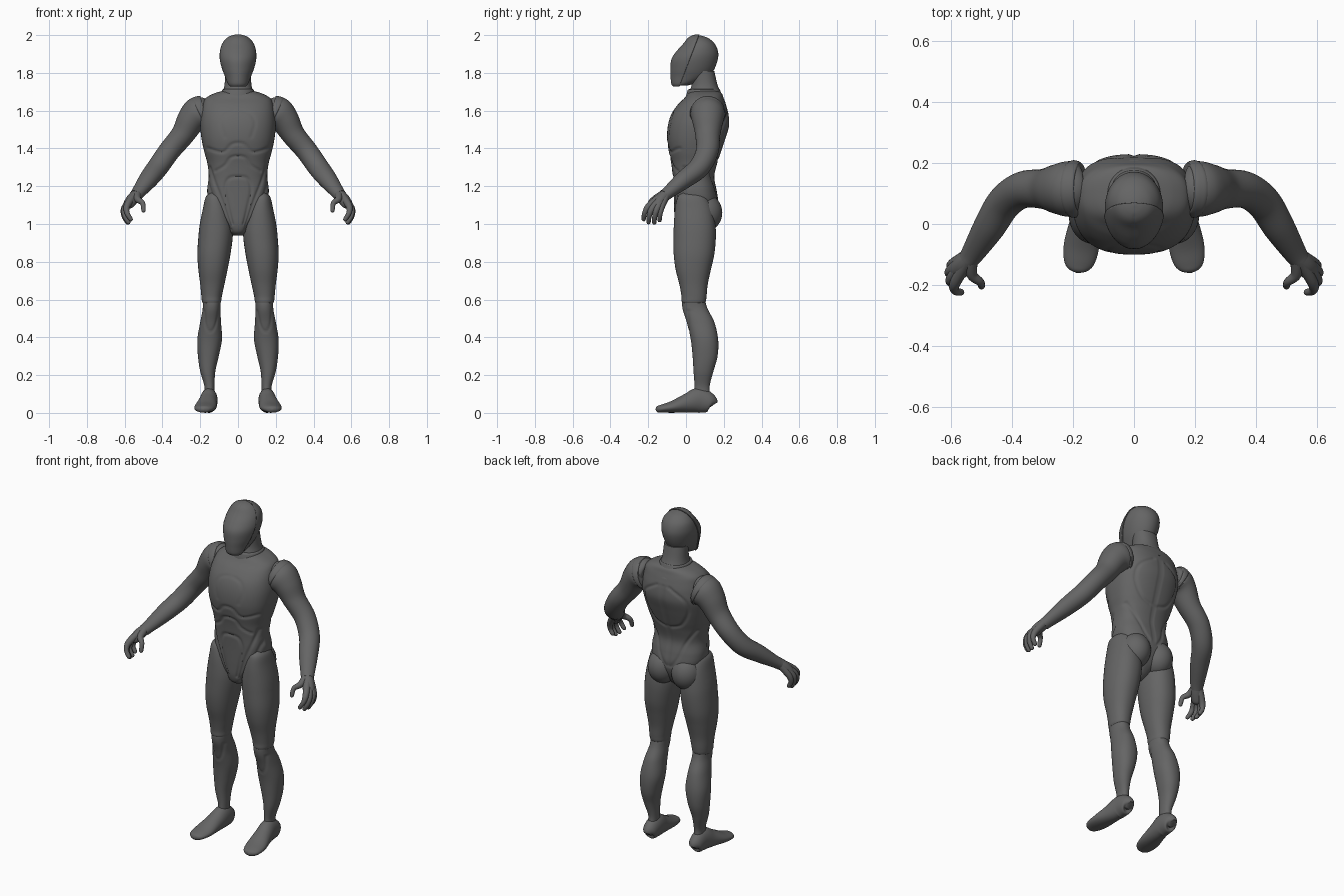
import bpy, bmesh, math
from mathutils import Vector, Matrix

cube = bpy.data.objects.get("Cube")
if cube:
    bpy.data.objects.remove(cube)

grey = bpy.data.materials.new("dark_grey")
grey.use_nodes = True
grey.diffuse_color = (0.13, 0.13, 0.13, 1)
shader = next(n for n in grey.node_tree.nodes if n.type == 'BSDF_PRINCIPLED')
shader.inputs["Base Color"].default_value = grey.diffuse_color
parts = []


def smooth_path(keys, steps):
    """Catmull-Rom interpolation through tuples of any length."""
    out, last = [], len(keys) - 1
    for i in range(last):
        a, b, c, d = (keys[max(0, min(last, i + k))] for k in (-1, 0, 1, 2))
        for s in range(steps):
            t = s / steps
            out.append([q + t * (r - p) / 2 + t * t * (p - 2.5 * q + 2 * r - w / 2)
                        + t ** 3 * (1.5 * (q - r) + (w - p) / 2)
                        for p, q, r, w in zip(a, b, c, d)])
    return out + [list(keys[-1])]


def add_object(name, bm, mirror):
    bmesh.ops.recalc_face_normals(bm, faces=bm.faces)
    mesh = bpy.data.meshes.new(name)
    bm.to_mesh(mesh)
    bm.free()
    mesh.materials.append(grey)
    obj = bpy.data.objects.new(name, mesh)
    bpy.context.collection.objects.link(obj)
    if mirror:
        obj.modifiers.new("mirror", 'MIRROR').use_mirror_merge = False
    parts.append(obj)
    return obj


def skin(name, rings, mirror):
    bm = bmesh.new()
    loops = [[bm.verts.new(p) for p in ring] for ring in rings]
    for a, b in zip(loops, loops[1:]):
        for i in range(len(a)):
            j = (i + 1) % len(a)
            bm.faces.new((a[i], a[j], b[j], b[i]))
    bm.faces.new(loops[0])
    bm.faces.new(loops[-1])
    return add_object(name, bm, mirror)


def oval(power, sides):
    """Unit superellipse."""
    for i in range(sides):
        a = math.tau * i / sides
        yield [math.copysign(abs(f(a)) ** (2 / power), f(a)) for f in (math.cos, math.sin)]


def body(name, keys, power=2.2, sides=48, steps=6, mirror=False):
    """Loft of level rings: height, x from, x to, y front, y back."""
    rings = [[(x0 + (x1 - x0) * (u + 1) / 2, yf + (yb - yf) * (v + 1) / 2, z)
              for u, v in oval(power, sides)]
             for z, x0, x1, yf, yb in smooth_path(keys, steps)]
    return skin(name, rings, mirror)


def trunk(name, keys, **options):
    """Symmetric loft: height, half width, y front, y back."""
    return body(name, [(z, -w, w, f, b) for z, w, f, b in keys], **options)


def limb(name, keys, sides=24, steps=6):
    """Tube along a path: x, y, z, level radius, upright radius."""
    path = smooth_path(keys, steps)
    rings = []
    for i, (x, y, z, ru, rv) in enumerate(path):
        ahead, behind = path[min(i + 1, len(path) - 1)], path[max(i - 1, 0)]
        t = (Vector(ahead[:3]) - Vector(behind[:3])).normalized()
        u = t.cross(Vector((0, 0, 1))).normalized()
        v = u.cross(t)
        rings.append([Vector((x, y, z)) + u * ru * a + v * rv * b for a, b in oval(2, sides)])
    return skin(name, rings, True)


def groove(obj, line, facing, depth=0.006, width=0.007):
    """Press a seam into the surface along an x-z line, on both halves."""
    pts = [Vector(p) for p in smooth_path(line, 5)]
    moves = []
    for vert in obj.data.vertices:
        if vert.normal.y * facing < 0.1:
            continue
        p = Vector((abs(vert.co.x), vert.co.z))
        best = 1
        for a, b in zip(pts, pts[1:]):
            s = max(0, min(1, (p - a).dot(b - a) / (b - a).length_squared))
            best = min(best, (p - a - s * (b - a)).length)
        if best < width * 3:
            moves.append((vert, vert.normal * depth * math.exp(-(best / width) ** 2)))
    for vert, move in moves:
        vert.co -= move


# Torso with pelvis, one surface with pressed seams
torso = trunk("torso", [
    (.94, .025, -.02, .06), (.96, .045, -.045, .09), (1, .075, -.058, .13),
    (1.06, .12, -.062, .16), (1.12, .155, -.064, .17), (1.18, .163, -.066, .162),
    (1.25, .155, -.07, .15), (1.32, .162, -.078, .165), (1.38, .178, -.09, .185),
    (1.45, .193, -.1, .208), (1.52, .2, -.096, .228), (1.58, .196, -.078, .225),
    (1.63, .187, -.045, .212), (1.665, .172, -.01, .2), (1.69, .13, .01, .19),
    (1.705, .08, .03, .17)], power=2.45, sides=128, steps=9)
FRONT, BACK = -1, 1
for line in (
        [(0, 1.43), (.035, 1.42), (.08, 1.38), (.16, 1.4)],
        [(0, 1.36), (.04, 1.35), (.07, 1.31), (.12, 1.28)],
        [(0, 1.25), (.05, 1.24), (.07, 1.18), (.05, 1.08), (.03, 1)],
        [(.15, 1.3), (.12, 1.21), (.08, 1.11), (.04, .99)],
        [(.16, 1.22), (.13, 1.13), (.08, 1.04), (.04, .97)]):
    groove(torso, line, FRONT)
groove(torso, [(.02, 1.6), (.07, 1.58), (.09, 1.53), (.07, 1.46)], FRONT, .003)
for line in (
        [(0, 1.6), (0, 1.4), (0, 1.2), (0, 1.1)],
        [(.04, 1.6), (.13, 1.54), (.14, 1.46), (.09, 1.37), (.02, 1.34)],
        [(.15, 1.33), (.09, 1.24), (.06, 1.16), (.02, 1.1)]):
    groove(torso, line, BACK)

# Buttocks
bm = bmesh.new()
bmesh.ops.create_uvsphere(bm, u_segments=32, v_segments=20, radius=1, matrix=(
    Matrix.Translation((.078, .1, 1.06)) @ Matrix.Diagonal((.085, .092, .1, 1))))
add_object("buttocks", bm, True)

# Neck and collar
trunk("neck", [(1.64, .1, .0, .21), (1.69, .083, .014, .187),
               (1.74, .071, .03, .166), (1.81, .068, .03, .15)])
trunk("collar", [(1.665, .1, -.002, .2), (1.7, .088, .006, .184),
                 (1.712, .082, .012, .178), (1.714, .07, .03, .165)])

# Head
head = trunk("head", [
    (1.732, .038, -.066, .0), (1.745, .052, -.074, .05), (1.78, .068, -.077, .12),
    (1.82, .083, -.078, .15), (1.87, .094, -.073, .168), (1.91, .094, -.048, .17),
    (1.95, .083, -.012, .155), (1.98, .058, .012, .125), (1.994, .03, .035, .093),
    (1.999, .004, .06, .068)], power=2, sides=64)

# Face mask: front part of the head, lifted a little
bm = bmesh.new()
bm.from_mesh(head.data)
bmesh.ops.bisect_plane(bm, geom=bm.verts[:] + bm.edges[:] + bm.faces[:],
                       plane_co=(0, -.015, 1.78), plane_no=(0, .93, -.36), clear_outer=True)
mask = add_object("face_mask", bm, False)
shell = mask.modifiers.new("shell", 'SOLIDIFY')
shell.thickness, shell.offset = .005, 1
groove(mask, [(0, 1.99), (0, 1.9), (0, 1.73)], FRONT, .0015, .003)

# Legs
body("thighs", [
    (1.165, .1, .15, -.02, .08), (1.14, .075, .172, -.045, .11),
    (1.08, .05, .186, -.058, .14), (1, .03, .202, -.064, .155),
    (.93, .028, .21, -.066, .158), (.84, .04, .215, -.065, .15),
    (.76, .055, .21, -.055, .132), (.68, .072, .2, -.035, .115),
    (.62, .085, .194, -.024, .109), (.588, .09, .19, -.022, .104),
    (.575, .1, .18, -.01, .09)], mirror=True)
shins = body("shins", [
    (.65, .1, .18, .0, .09), (.6, .092, .186, -.018, .1), (.55, .093, .187, -.018, .115),
    (.48, .09, .2, .004, .15), (.39, .085, .215, .025, .17), (.3, .102, .212, .035, .167),
    (.22, .12, .2, .04, .145), (.14, .125, .178, .045, .125), (.08, .125, .18, .04, .13)],
    mirror=True, sides=64, steps=9)
groove(shins, [(.1, .54), (.12, .46), (.145, .43), (.17, .46), (.18, .54)], FRONT, .004, .006)
limb("feet", [
    (.152, .142, .04, .015, .02), (.152, .13, .05, .038, .049), (.153, .07, .066, .045, .066),
    (.16, .01, .052, .05, .052), (.172, -.07, .032, .058, .032),
    (.18, -.125, .023, .05, .022), (.183, -.15, .018, .032, .017), (.184, -.16, .016, .006, .005)],
    sides=32)

# Arms
limb("arms", [
    (.172, .115, 1.59, .06, .06), (.185, .115, 1.59, .083, .083), (.215, .115, 1.58, .091, .09),
    (.25, .115, 1.545, .082, .076), (.295, .115, 1.47, .066, .062), (.365, .112, 1.385, .06, .057),
    (.425, .07, 1.3, .057, .055), (.475, -.01, 1.235, .052, .048),
    (.525, -.09, 1.17, .039, .034), (.542, -.115, 1.15, .034, .032)], sides=40)
# Shoulder rims where the arms meet the body
limb("shoulder_rims", [
    (.176, .115, 1.593, .086, .086), (.186, .115, 1.59, .092, .092),
    (.2, .115, 1.584, .094, .094), (.206, .115, 1.581, .086, .086)], sides=40)

# Hands: each finger runs from the wrist, together they form the palm
fingers = {
    "index_fingers": [(.586, -.192, 1.1), (.588, -.218, 1.06), (.567, -.224, 1.024)],
    "middle_fingers": [(.597, -.175, 1.088), (.6, -.194, 1.045), (.58, -.198, 1.008)],
    "ring_fingers": [(.6, -.152, 1.085), (.603, -.165, 1.042), (.583, -.168, 1.006)],
    "little_fingers": [(.592, -.13, 1.09), (.6, -.138, 1.05), (.584, -.14, 1.018)],
    "thumbs": [(.532, -.165, 1.132), (.505, -.19, 1.11), (.5, -.204, 1.07)]}
for name, (knuckle, joint, tip) in fingers.items():
    spread = .25 * (Vector(knuckle) - Vector((.56, -.15, 1.1)))
    wrist = Vector((.54, -.11, 1.155)) + spread
    end = Vector(tip) + .22 * (Vector(tip) - Vector(joint))
    limb(name, [(*p, r, r) for p, r in (
        (wrist, .022), (knuckle, .018), (joint, .0135), (tip, .011), (end, .003))], sides=16)
limb("palms", [(.535, -.105, 1.16, .03, .028), (.56, -.135, 1.13, .034, .03),
               (.582, -.157, 1.1, .03, .024), (.59, -.165, 1.088, .012, .01)])

# Smooth shading with sharp seams
bpy.ops.object.select_all(action='DESELECT')
for obj in parts:
    obj.select_set(True)
bpy.context.view_layer.objects.active = torso
bpy.ops.object.shade_smooth_by_angle(angle=math.radians(50))
